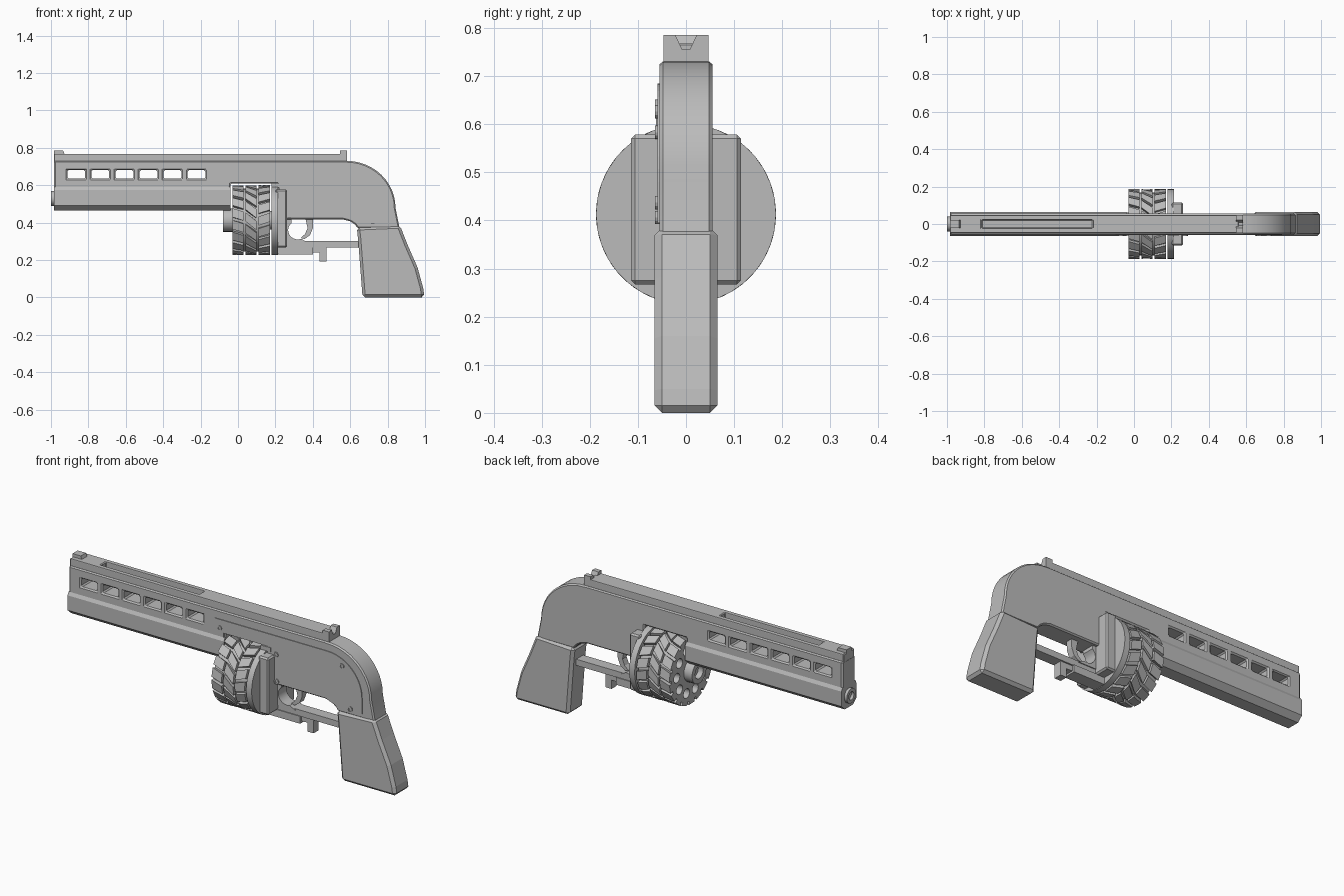
import bpy, bmesh
from math import pi, sin, cos, radians
from mathutils import Matrix

cube = bpy.data.objects.get("Cube")
if cube:
    bpy.data.objects.remove(cube, do_unlink=True)

metal = bpy.data.materials.new("plain_grey")
metal.use_nodes = True
metal.diffuse_color = (0.5, 0.5, 0.5, 1)
metal.node_tree.nodes["Principled BSDF"].inputs["Base Color"].default_value = (0.5, 0.5, 0.5, 1)


def add(name, bm):
    bmesh.ops.recalc_face_normals(bm, faces=bm.faces[:])
    mesh = bpy.data.meshes.new(name)
    bm.to_mesh(mesh)
    bm.free()
    mesh.materials.append(metal)
    ob = bpy.data.objects.new(name, mesh)
    bpy.context.scene.collection.objects.link(ob)
    return ob


def activate(ob):
    bpy.ops.object.select_all(action='DESELECT')
    ob.select_set(True)
    bpy.context.view_layer.objects.active = ob


def box(name, x0, x1, y0, y1, z0, z1):
    bm = bmesh.new()
    bmesh.ops.create_cube(bm, size=1)
    for v in bm.verts:
        v.co = (x1 if v.co.x > 0 else x0, y1 if v.co.y > 0 else y0, z1 if v.co.z > 0 else z0)
    return add(name, bm)


def prism(name, points, lo, hi, axis='y'):
    """Extrude an (x, z) outline along y, or a (y, z) outline along x."""
    bm = bmesh.new()
    place = (lambda p, t: (p[0], t, p[1])) if axis == 'y' else (lambda p, t: (t, p[0], p[1]))
    a = [bm.verts.new(place(p, lo)) for p in points]
    b = [bm.verts.new(place(p, hi)) for p in points]
    bm.faces.new(a)
    bm.faces.new(b)
    for i in range(len(a)):
        j = (i + 1) % len(a)
        bm.faces.new((a[i], a[j], b[j], b[i]))
    return add(name, bm)


def rod(name, lo, hi, r, u, z, axis='x', sides=24):
    ring = [(u + r * cos(2 * pi * i / sides), z + r * sin(2 * pi * i / sides)) for i in range(sides)]
    return prism(name, ring, lo, hi, axis)


def arc(cx, cz, rx, rz, start, end, n=10):
    angles = [radians(start + (end - start) * i / n) for i in range(n + 1)]
    return [(cx + rx * cos(a), cz + rz * sin(a)) for a in angles]


def cut(ob, cutters):
    for c in cutters:
        mod = ob.modifiers.new("cut", 'BOOLEAN')
        mod.operation, mod.solver, mod.object = 'DIFFERENCE', 'EXACT', c
        activate(ob)
        bpy.ops.object.modifier_apply(modifier=mod.name)
        bpy.data.objects.remove(c, do_unlink=True)


def bevel(ob, width):
    mod = ob.modifiers.new("bevel", 'BEVEL')
    mod.width, mod.segments = width, 1
    mod.limit_method, mod.angle_limit = 'ANGLE', radians(32)
    activate(ob)
    bpy.ops.object.modifier_apply(modifier=mod.name)


def smooth(ob):
    activate(ob)
    bpy.ops.object.shade_smooth_by_angle(angle=radians(25))


# Frame and upper barrel in one outline, with six side windows
outline = [(-0.985, 0.575), (-0.985, 0.73)] + arc(0.58, 0.48, 0.262, 0.25, 90, 0, 12) + [
    (0.864, 0.37), (0.64, 0.37), (0.625, 0.39), (0.60, 0.407), (0.56, 0.417),
    (0.215, 0.417), (0.215, 0.61), (-0.04, 0.61), (-0.04, 0.575)]
frame = prism("frame", outline, -0.055, 0.055)
cut(frame, [box("window", x, x + 0.095, -0.2, 0.2, 0.635, 0.68)
            for x in [-0.912 + 0.1285 * i for i in range(6)]])
bevel(frame, 0.007)
smooth(frame)

# Lower barrel housing
half = [(0.055, 0.59), (0.065, 0.573), (0.065, 0.492), (0.035, 0.465)]
housing = half + [(-y, z) for y, z in reversed(half)]
prism("barrel_housing", housing, -0.985, -0.04, 'x')

# Muzzle ring with bore
muzzle = rod("muzzle", -1.0, -0.95, 0.04, 0, 0.53)
cut(muzzle, [rod("bore", -1.1, -0.96, 0.022, 0, 0.53)])
smooth(muzzle)

# Top rib and sights
rib = box("top_rib", -0.985, 0.56, -0.047, 0.047, 0.72, 0.768)
cut(rib, [box("slot", -0.815, -0.22, -0.023, 0.023, 0.735, 0.9)])
bevel(rib, 0.004)
prism("front_sight", [(-0.985, 0.76), (-0.985, 0.785), (-0.935, 0.785), (-0.925, 0.76)], -0.022, 0.022)
notch = [(-0.047, 0.725), (0.047, 0.725), (0.047, 0.785), (0.022, 0.785),
         (0.008, 0.755), (-0.008, 0.755), (-0.022, 0.785), (-0.047, 0.785)]
prism("rear_sight", notch, 0.545, 0.583, 'x')

# Side plate and pins
plate = [(-0.1, 0.592), (-0.1, 0.684)] + arc(0.58, 0.48, 0.21, 0.204, 90, 0, 12) + [
    (0.79, 0.395), (0.645, 0.395), (0.57, 0.425), (0.22, 0.425), (0.22, 0.615), (-0.045, 0.615), (-0.045, 0.592)]
prism("side_plate", plate, -0.059, -0.05)
for x, z in [(-0.07, 0.637), (0.67, 0.626), (0.72, 0.406), (0.272, 0.583), (0.275, 0.437)]:
    pin = rod("pin", -0.064, -0.05, 0.014, x, z, 'y', 12)
    cut(pin, [rod("pin_hole", -0.1, -0.06, 0.008, x, z, 'y', 6)])

# Grip
grip = prism("grip", [(0.635, 0.375), (0.642, 0.31), (0.666, 0), (0.997, 0), (0.99, 0.05), (0.96, 0.16),
                      (0.906, 0.283), (0.866, 0.385)], -0.065, 0.065)
bevel(grip, 0.015)

# Rotating cylinder: bored core with slanted tread lugs
ZC, R, N = 0.413, 0.187, 18
core = rod("cylinder_core", -0.03, 0.17, 0.168, 0, ZC, 'x', 36)
cut(core, [rod("chamber", -0.1, 0.15, 0.026, 0.122 * cos(a), ZC + 0.122 * sin(a), 'x', 16)
           for a in [2 * pi * i / 10 for i in range(10)]])
smooth(core)

bm = bmesh.new()
step = 2 * pi / N
rows = [(-0.03, 0.03, 0.3), (0.04, 0.1, 0.75), (0.11, 0.17, -0.3)]
for row, (x0, x1, slant) in enumerate(rows):
    for i in range(N):
        base = step * (i + 0.35 * row)
        corners = []
        for r in (0.155, R):
            for x, k in ((x0, 0), (x0, 0.74), (x1, 0.74 + slant), (x1, slant)):
                a = base + step * k
                corners.append(bm.verts.new((x, r * cos(a), ZC + r * sin(a))))
        lo, hi = corners[:4], corners[4:]
        bm.faces.new(lo)
        bm.faces.new(hi)
        for j in range(4):
            n = (j + 1) % 4
            bm.faces.new((lo[j], lo[n], hi[n], hi[j]))
add("cylinder_treads", bm)

# Cylinder hub and axle
hub = rod("cylinder_hub", -0.08, -0.02, 0.062, 0, ZC)
cut(hub, [rod("hub_hole", -0.1, -0.05, 0.035, 0, ZC)])
smooth(hub)
smooth(rod("axle", 0.16, 0.19, 0.05, 0, ZC))

# Recoil shield and its backing block
smooth(rod("recoil_shield", 0.18, 0.213, R, 0, ZC, 'x', 36))
block = box("shield_block", 0.2, 0.263, -0.114, 0.114, 0.267, 0.578)
bevel(block, 0.008)
box("window_latch", 0.18, 0.24, -0.062, -0.04, 0.588, 0.612)

# Trigger and guard
guard = [(0.25, 0.43), (0.285, 0.43)] + arc(0.32, 0.36, 0.052, 0.05, 130, 290, 10) + [(0.37, 0.295), (0.25, 0.295)]
smooth(prism("guard_front", guard, -0.035, 0.035))
trigger = [(0.36, 0.425), (0.402, 0.425), (0.4, 0.37), (0.385, 0.333), (0.355, 0.312), (0.335, 0.318),
           (0.358, 0.338), (0.372, 0.37)]
prism("trigger", trigger, -0.018, 0.018)
box("guard_bar", 0.25, 0.65, -0.03, 0.03, 0.268, 0.302)

# Release lever under the guard
box("lever_base", 0.2, 0.4, -0.035, 0.035, 0.23, 0.27)
lever = [(0.39, 0.27), (0.472, 0.27), (0.472, 0.192), (0.435, 0.192), (0.435, 0.24), (0.39, 0.24)]
prism("release_lever", lever, -0.022, 0.022)
